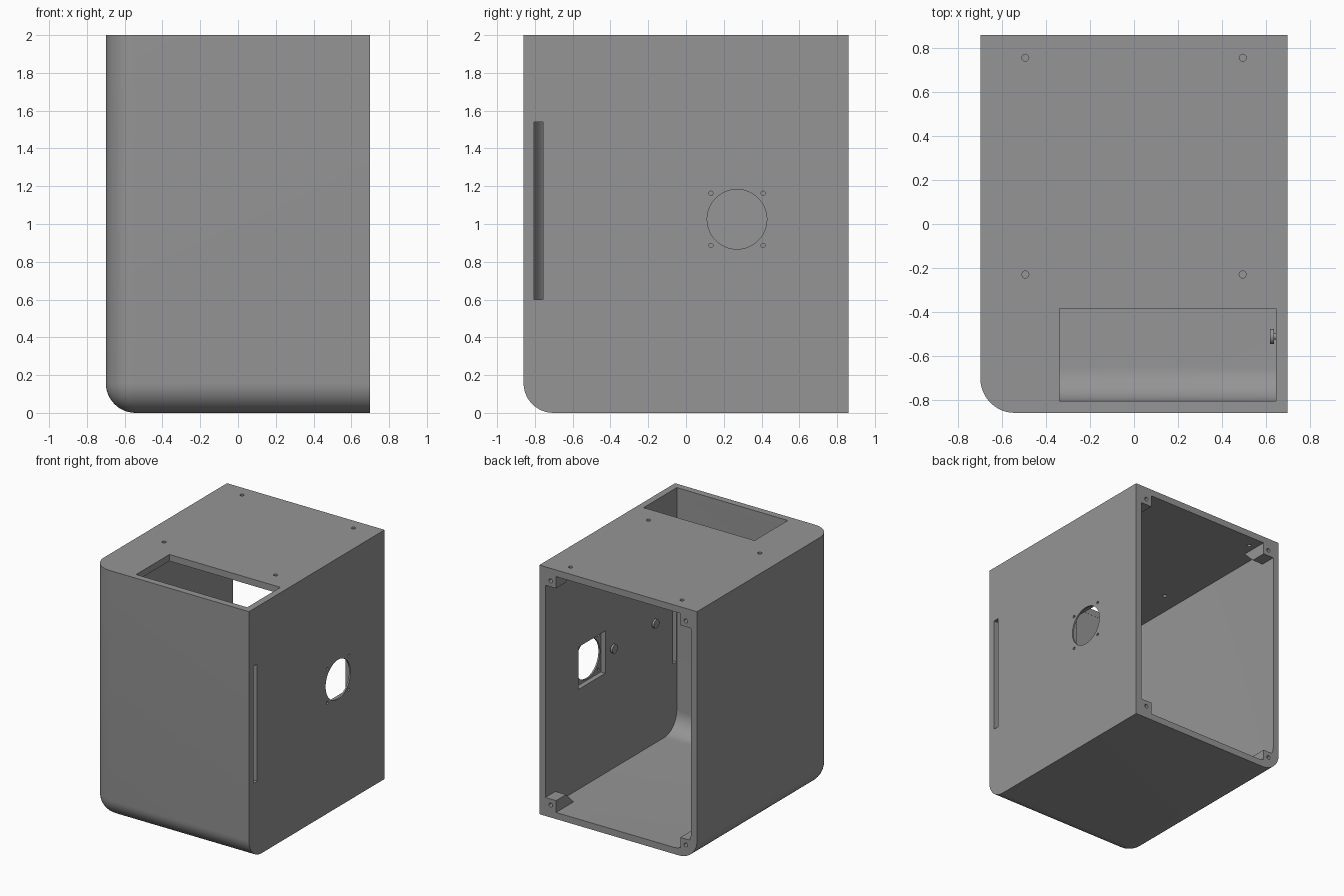
import bpy, bmesh, math
from mathutils import Matrix, Vector

if "Cube" in bpy.data.objects:
    bpy.data.objects.remove(bpy.data.objects["Cube"])

X, Y, Z = 0.70, 0.86, 2.0        # half width, half depth, height
T, R = 0.053, 0.158              # wall thickness, corner radius
IX, IY = X - T, Y - T            # inner faces

grey = bpy.data.materials.new("grey plastic")
grey.diffuse_color = (0.3, 0.3, 0.3, 1)
grey.use_nodes = True
grey.node_tree.nodes["Principled BSDF"].inputs["Base Color"].default_value = grey.diffuse_color


def to_object(name, bm):
    bmesh.ops.recalc_face_normals(bm, faces=bm.faces)
    me = bpy.data.meshes.new(name)
    bm.to_mesh(me)
    bm.free()
    me.materials.append(grey)
    ob = bpy.data.objects.new(name, me)
    bpy.context.collection.objects.link(ob)
    return ob


def box(name, lo, hi, radius=0):
    """Box from lo to hi; a radius rounds the three edges at the lo corner."""
    bm = bmesh.new()
    bmesh.ops.create_cube(bm, size=1)
    for v in bm.verts:
        v.co = Vector([h if c > 0 else l for c, l, h in zip(v.co, lo, hi)])
    if radius:
        corner = min(bm.verts, key=lambda v: sum(v.co))
        bmesh.ops.bevel(bm, geom=list(corner.link_edges), offset=radius,
                        offset_type='OFFSET', segments=12, profile=0.5,
                        affect='EDGES', clamp_overlap=False)
    return to_object(name, bm)


def cylinder(name, centre, radius, length, axis, sides=24):
    bm = bmesh.new()
    rot = {'X': Matrix.Rotation(math.pi / 2, 4, 'Y'),
           'Y': Matrix.Rotation(math.pi / 2, 4, 'X'),
           'Z': Matrix.Identity(4)}[axis]
    bmesh.ops.create_cone(bm, cap_ends=True, segments=sides, radius1=radius,
                          radius2=radius, depth=length,
                          matrix=Matrix.Translation(centre) @ rot)
    return to_object(name, bm)


def post(name, sx, top):
    """Corner post with a sloped front end, as a y-z profile extruded in x."""
    s, e = 0.095, 0.1
    profile = [(Y + e, -e), (Y + e, s), (Y - 0.127, s),
               (Y - 0.127 - s, 0), (Y - 0.127 - s, -e)]
    bm = bmesh.new()
    rings = []
    for x in (sx * (IX - s), sx * (IX + e)):
        rings.append([bm.verts.new((x, y, Z - T - z if top else T + z))
                      for y, z in profile])
    a, b = rings
    bm.faces.new(a)
    bm.faces.new(b)
    for i in range(len(a)):
        j = (i + 1) % len(a)
        bm.faces.new((a[i], a[j], b[j], b[i]))
    return to_object(name, bm)


def cut(target, cutter):
    bpy.context.view_layer.objects.active = target
    mod = target.modifiers.new("cut", 'BOOLEAN')
    mod.operation = 'DIFFERENCE'
    mod.solver = 'EXACT'
    mod.object = cutter
    bpy.ops.object.modifier_apply(modifier=mod.name)
    bpy.data.objects.remove(cutter, do_unlink=True)


def smooth(ob):
    bpy.ops.object.select_all(action='DESELECT')
    ob.select_set(True)
    bpy.context.view_layer.objects.active = ob
    bpy.ops.object.shade_smooth_by_angle(angle=math.radians(30))


# Hollow enclosure, open at the back, with four corner posts left standing
enclosure = box("enclosure", (-X, -Y, 0), (X, Y, Z), R)
cavity = box("cavity", (-IX, -IY, T), (IX, Y + 0.05, Z - T), R)
for sx in (-1, 1):
    for top in (False, True):
        cut(cavity, post("post", sx, top))
cut(enclosure, cavity)

# Top opening and side slot
cut(enclosure, box("opening", (-0.34, -IY + 0.001, 1.9), (IX - 0.001, -0.385, 2.1)))
cut(enclosure, box("slot", (0.6, -IY + 0.001, 0.6), (0.8, -0.757, 1.54)))

# Fan hole, square inner recess and screw holes
FY, FZ = 0.27, 1.025
cut(enclosure, box("fan_recess", (0.6, FY - 0.17, FZ - 0.17), (0.687, FY + 0.17, FZ + 0.17)))
cut(enclosure, cylinder("fan_hole", (X, FY, FZ), 0.158, 0.2, 'X', 64))
for dy in (-0.138, 0.138):
    for dz in (-0.138, 0.138):
        cut(enclosure, cylinder("fan_screw", (X, FY + dy, FZ + dz), 0.011, 0.2, 'X', 16))

for sx in (-1, 1):
    # Mounting holes through the top
    for y in (-0.23, 0.757):
        cut(enclosure, cylinder("top_hole", (sx * 0.495, y, Z), 0.016, 0.2, 'Z', 20))
    # Blind screw holes in the corner posts
    for z in (0.1, 1.9):
        cut(enclosure, cylinder("post_hole", (sx * 0.6, Y, z), 0.016, 0.2, 'Y', 20))
smooth(enclosure)

# Mushroom pegs on the inside of the right wall
for i, y in enumerate((-0.512, 0.015)):
    smooth(cylinder(f"peg_neck_{i}", (0.645, y, FZ), 0.015, 0.03, 'X'))
    smooth(cylinder(f"peg_head_{i}", (0.628, y, FZ), 0.035, 0.018, 'X', 32))
